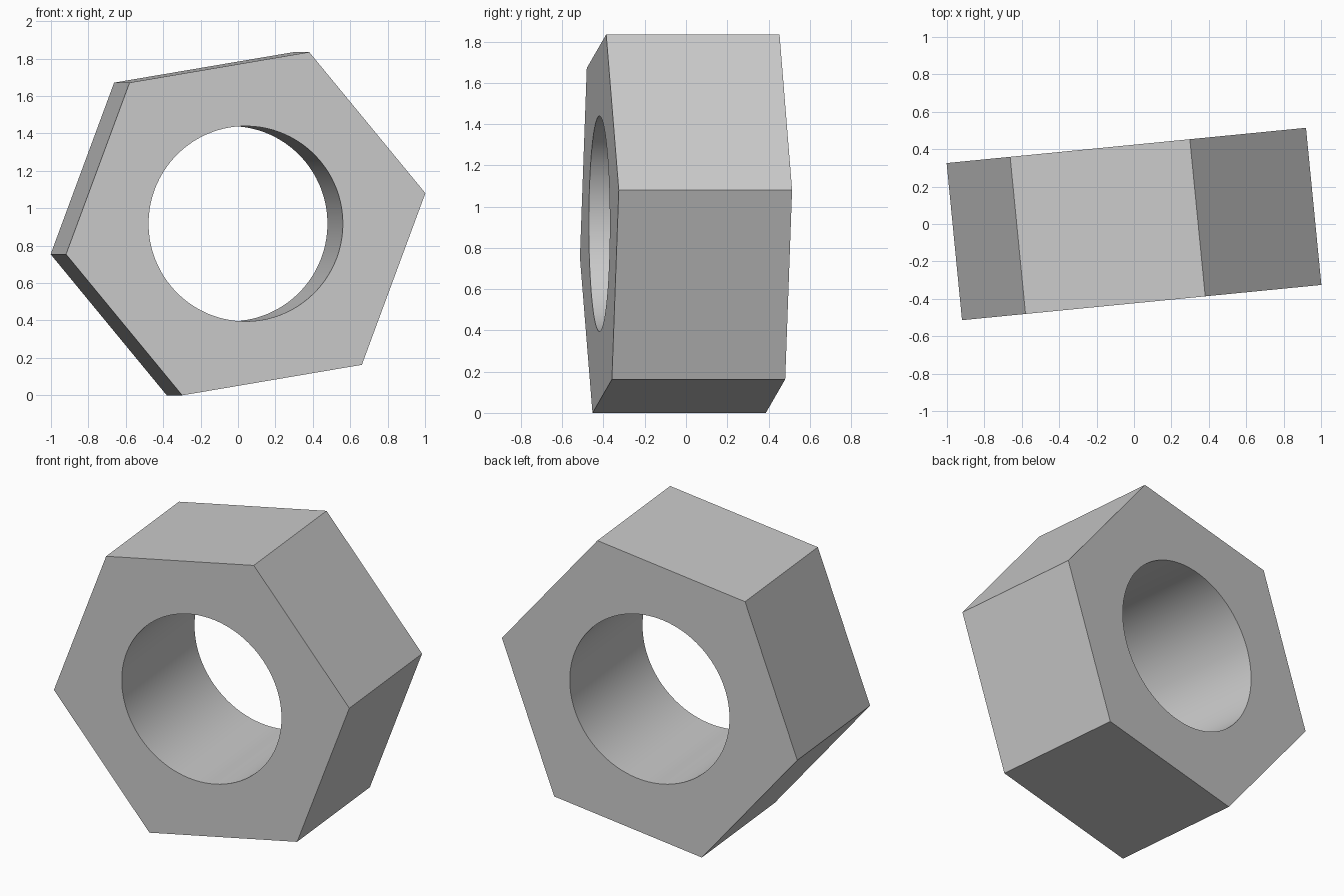
import bpy
import bmesh
from math import radians, sin, cos, pi
from mathutils import Matrix

cube = bpy.data.objects.get("Cube")
if cube:
    bpy.data.objects.remove(cube, do_unlink=True)

SIDES = 6
STEPS = 16                    # bore segments per flat
CORNER_RADIUS = 0.979
BORE_RADIUS = 0.522
DEPTH = 0.844
ROLL = radians(9.6)           # turn about the bore axis
YAW = radians(5.6)            # turn about the vertical
CENTRE_Z = 0.917

# Plain grey metal
metal = bpy.data.materials.new("grey metal")
metal.use_nodes = True
grey = (0.6, 0.6, 0.6, 1)
metal.diffuse_color = grey
metal.node_tree.nodes["Principled BSDF"].inputs["Base Color"].default_value = grey

bm = bmesh.new()


def ring(count, radius, z):
    angles = [ROLL + 2 * pi * i / count for i in range(count)]
    return [bm.verts.new((radius * cos(a), radius * sin(a), z)) for a in angles]


# Corner and bore rings at both ends
ends = [(ring(SIDES, CORNER_RADIUS, z), ring(SIDES * STEPS, BORE_RADIUS, z))
        for z in (-DEPTH / 2, DEPTH / 2)]
(hex_a, bore_a), (hex_b, bore_b) = ends

# End faces: one section per flat, from the outer edge in to the bore
for corners, bore in ends:
    for i in range(SIDES):
        arc = [bore[(i * STEPS + k) % len(bore)] for k in range(STEPS + 1)]
        bm.faces.new([corners[(i + 1) % SIDES], corners[i]] + arc)

# Outer flats and smooth bore wall
for low, high, smooth in ((hex_a, hex_b, False), (bore_a, bore_b, True)):
    for i in range(len(low)):
        j = (i + 1) % len(low)
        face = bm.faces.new((low[i], low[j], high[j], high[i]))
        face.smooth = smooth

bmesh.ops.recalc_face_normals(bm, faces=bm.faces)

# Stand it on edge with the bore facing the front
bm.transform(Matrix.Translation((0, 0, CENTRE_Z))
             @ Matrix.Rotation(YAW, 4, 'Z')
             @ Matrix.Rotation(pi / 2, 4, 'X'))

mesh = bpy.data.meshes.new("hex_nut")
bm.to_mesh(mesh)
bm.free()
mesh.materials.append(metal)
nut = bpy.data.objects.new("hex_nut", mesh)
bpy.context.collection.objects.link(nut)
